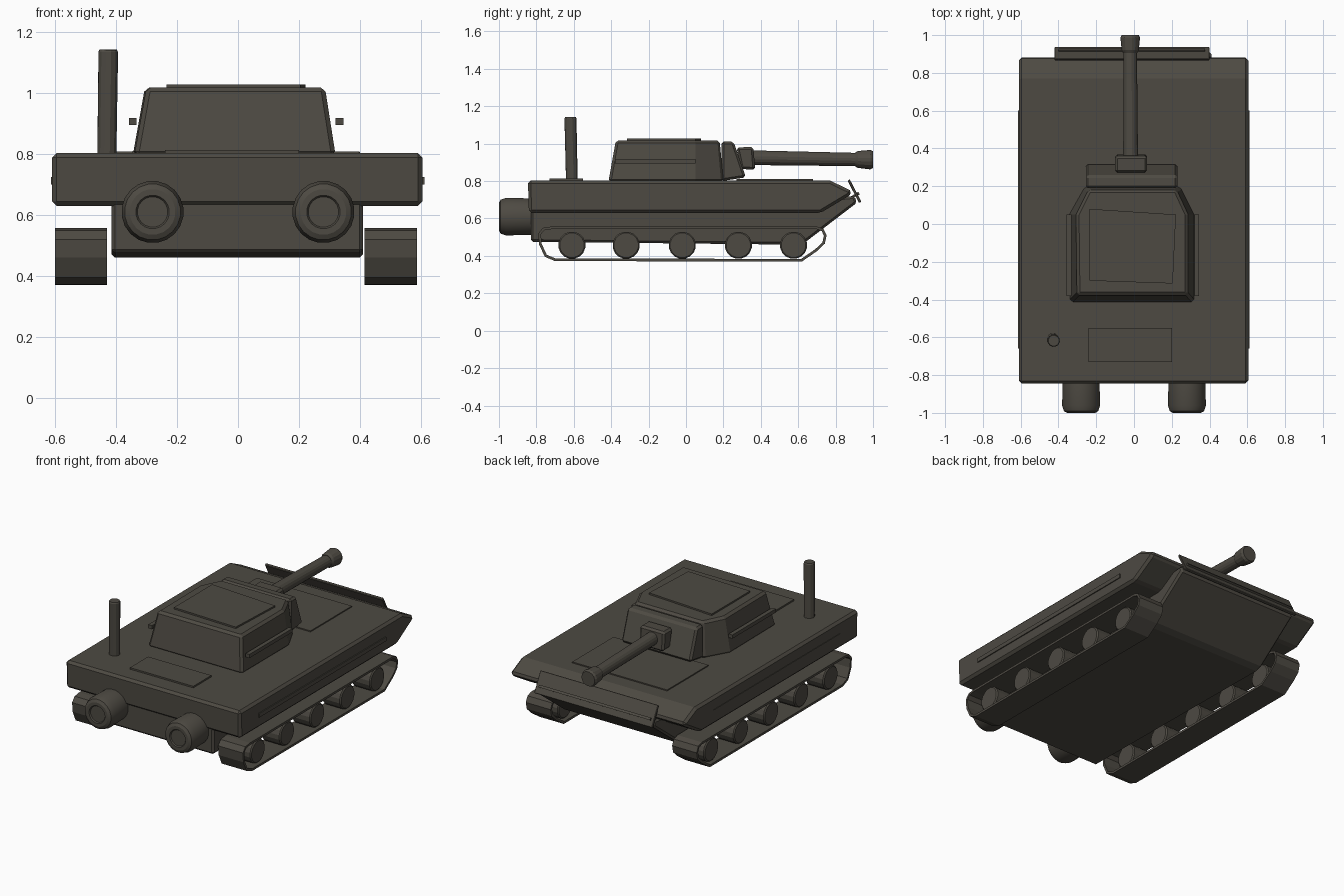
import bpy
import math
from mathutils import Matrix, Vector

cube = bpy.data.objects.get("Cube")
if cube:
    bpy.data.objects.remove(cube, do_unlink=True)

paint = bpy.data.materials.new("dark olive grey")
paint.use_nodes = True
COLOUR = (0.075, 0.068, 0.055, 1)
paint.diffuse_color = COLOUR
paint.node_tree.nodes["Principled BSDF"].inputs["Base Color"].default_value = COLOUR


def add_mesh(name, verts, faces, bevel=0):
    mesh = bpy.data.meshes.new(name)
    mesh.from_pydata(verts, [], faces)
    mesh.materials.append(paint)
    obj = bpy.data.objects.new(name, mesh)
    bpy.context.collection.objects.link(obj)
    if bevel:
        mod = obj.modifiers.new("chamfer", "BEVEL")
        mod.width = bevel
        mod.segments = 1
    return obj


def loft(name, rings, bevel=0, closed=False):
    """Skin equal-sized rings; cap the ends, or join last to first."""
    n, m = len(rings[0]), len(rings)
    verts = [p for ring in rings for p in ring]
    faces = []
    for r in range(m if closed else m - 1):
        a, b = r * n, ((r + 1) % m) * n
        faces += [(a + i, a + (i + 1) % n, b + (i + 1) % n, b + i) for i in range(n)]
    if not closed:
        faces += [tuple(reversed(range(n))), tuple(range((m - 1) * n, m * n))]
    return add_mesh(name, verts, faces, bevel)


def side_prism(name, profile, x0, x1, bevel=0):
    """Extrude a clockwise-drawn (y, z) profile across x."""
    return loft(name, [[(x, y, z) for y, z in profile[::-1]] for x in (x0, x1)], bevel)


def box(name, x0, x1, y0, y1, z0, z1, bevel=0):
    return side_prism(name, [(y0, z0), (y0, z1), (y1, z1), (y1, z0)], x0, x1, bevel)


def lathe(name, start, end, stations, sides=16):
    """Turned part; stations are (fraction along the axis, radius)."""
    a, d = Vector(start), Vector(end) - Vector(start)
    turn = d.to_track_quat("Z", "Y").to_matrix()
    rings = []
    for t, r in stations:
        angles = [2 * math.pi * (i + 0.5) / sides for i in range(sides)]
        rings.append([a + d * t + turn @ Vector((r * math.cos(q), r * math.sin(q), 0))
                      for q in angles])
    obj = loft(name, rings)
    bpy.context.view_layer.objects.active = obj
    for o in bpy.context.selected_objects:
        o.select_set(False)
    obj.select_set(True)
    bpy.ops.object.shade_smooth_by_angle(angle=math.radians(20))
    return obj


# Hull
side_prism("upper_hull", [(-0.84, 0.63), (-0.845, 0.803), (0.77, 0.803),
                          (0.89, 0.745), (0.87, 0.72), (0.72, 0.63)], -0.61, 0.605, 0.015)
side_prism("lower_hull", [(-0.83, 0.475), (-0.83, 0.65), (0.7, 0.70), (0.9, 0.72),
                          (0.915, 0.685), (0.64, 0.475), (0.6, 0.46)], -0.415, 0.41, 0.012)
box("rear_deck_panel", -0.24, 0.2, -0.73, -0.55, 0.80, 0.813)
box("front_deck_panel", -0.345, 0.315, 0.27, 0.68, 0.80, 0.81)
for side, x in (("right", -0.605), ("left", 0.603)):
    box(side + "_hull_rail", x - 0.008, x + 0.008, -0.66, 0.6, 0.70, 0.725)

# Hinged plate at the bow
side_prism("bow_plate", [(0.865, 0.80), (0.875, 0.81), (0.938, 0.69), (0.925, 0.683)],
           -0.42, 0.40, 0.003)
side_prism("bow_plate_rib", [(0.87, 0.695), (0.866, 0.708), (0.92, 0.742), (0.93, 0.73)],
           -0.40, 0.375)

# Turret
base = [(-0.34, -0.415), (0.32, -0.415), (0.32, 0.05), (0.245, 0.20), (-0.26, 0.20), (-0.345, 0.05)]
roof = [(-0.30, -0.375), (0.285, -0.375), (0.285, 0.05), (0.225, 0.18), (-0.24, 0.18), (-0.305, 0.05)]
loft("turret", [[(x, y, 0.795) for x, y in base], [(x, y, 1.018) for x, y in roof]], 0.014)
loft("turret_roof_plate", [[(x, y, z) for x, y in ((-0.235, -0.30), (0.205, -0.315),
                                                   (0.222, 0.05), (-0.235, 0.08))]
                           for z in (1.01, 1.028)])
for side, x in (("right", -0.345), ("left", 0.332)):
    box(side + "_turret_rail", x - 0.013, x + 0.013, -0.38, 0.05, 0.895, 0.918)

# Gun
side_prism("gun_shield", [(0.19, 0.80), (0.19, 1.012), (0.255, 1.01), (0.32, 0.82)],
           -0.255, 0.23, 0.012)
side_prism("gun_mantlet", [(0.295, 0.865), (0.27, 0.98), (0.36, 0.982), (0.37, 0.86)],
           -0.10, 0.07, 0.012)
lathe("gun_barrel", (-0.018, 0.34, 0.925), (-0.02, 0.93, 0.915), [(0, 0.04), (1, 0.036)])
lathe("muzzle", (-0.02, 0.905, 0.916), (-0.02, 1.0, 0.914),
      [(0, 0.038), (0.15, 0.046), (0.85, 0.053), (1, 0.046)])

# Mast on the rear deck
lathe("mast", (-0.43, -0.61, 0.79), (-0.425, -0.618, 1.142),
      [(0, 0.032), (0.98, 0.033), (1, 0.029)], 12)

# Drums at the rear end, each with a recessed cap
for side, x in (("right", -0.28), ("left", 0.28)):
    lathe(side + "_rear_drum", (x, -0.82, 0.61), (x, -1.0, 0.61),
          [(0, 0.098), (0.78, 0.102), (0.95, 0.092), (1, 0.075), (1, 0.055), (0.96, 0.05)], 20)

# Track belts and road wheels
OUTLINE = [(-0.70, 0.372), (-0.755, 0.395), (-0.785, 0.46), (-0.79, 0.52), (-0.765, 0.55),
           (-0.72, 0.557), (0.70, 0.557), (0.735, 0.545), (0.752, 0.51), (0.742, 0.465),
           (0.70, 0.425), (0.62, 0.37)]


def inset(points, depth):
    """Move each point of a clockwise outline inwards along its mitre."""
    result = []
    for i, p in enumerate(points):
        p, a, b = Vector(p), Vector(points[i - 1]), Vector(points[(i + 1) % len(points)])
        u, v = (p - a).normalized(), (b - p).normalized()
        n = (Vector((u.y, -u.x)) + Vector((v.y, -v.x))).normalized()
        result.append(p + n * depth / max(0.5, n.dot(Vector((u.y, -u.x)))))
    return result


for side, x0, x1 in (("right", -0.60, -0.43), ("left", 0.415, 0.587)):
    rings = [[(x0, o[0], o[1]), (x1, o[0], o[1]), (x1, i.x, i.y), (x0, i.x, i.y)]
             for o, i in zip(OUTLINE, inset(OUTLINE, 0.014))]
    loft(side + "_track", rings, closed=True)
    for k, y in enumerate((-0.61, -0.32, -0.02, 0.28, 0.575)):
        lathe(f"{side}_wheel_{k + 1}", (x0 + 0.02, y, 0.457), (x1 - 0.02, y, 0.457),
              [(0, 0.066), (0.05, 0.073), (0.95, 0.073), (1, 0.066)])

# Make every shell face outwards
import bmesh
for obj in bpy.context.collection.objects:
    if obj.type == "MESH" and paint.name in obj.data.materials:
        bm = bmesh.new()
        bm.from_mesh(obj.data)
        bmesh.ops.recalc_face_normals(bm, faces=bm.faces)
        bm.to_mesh(obj.data)
        bm.free()
